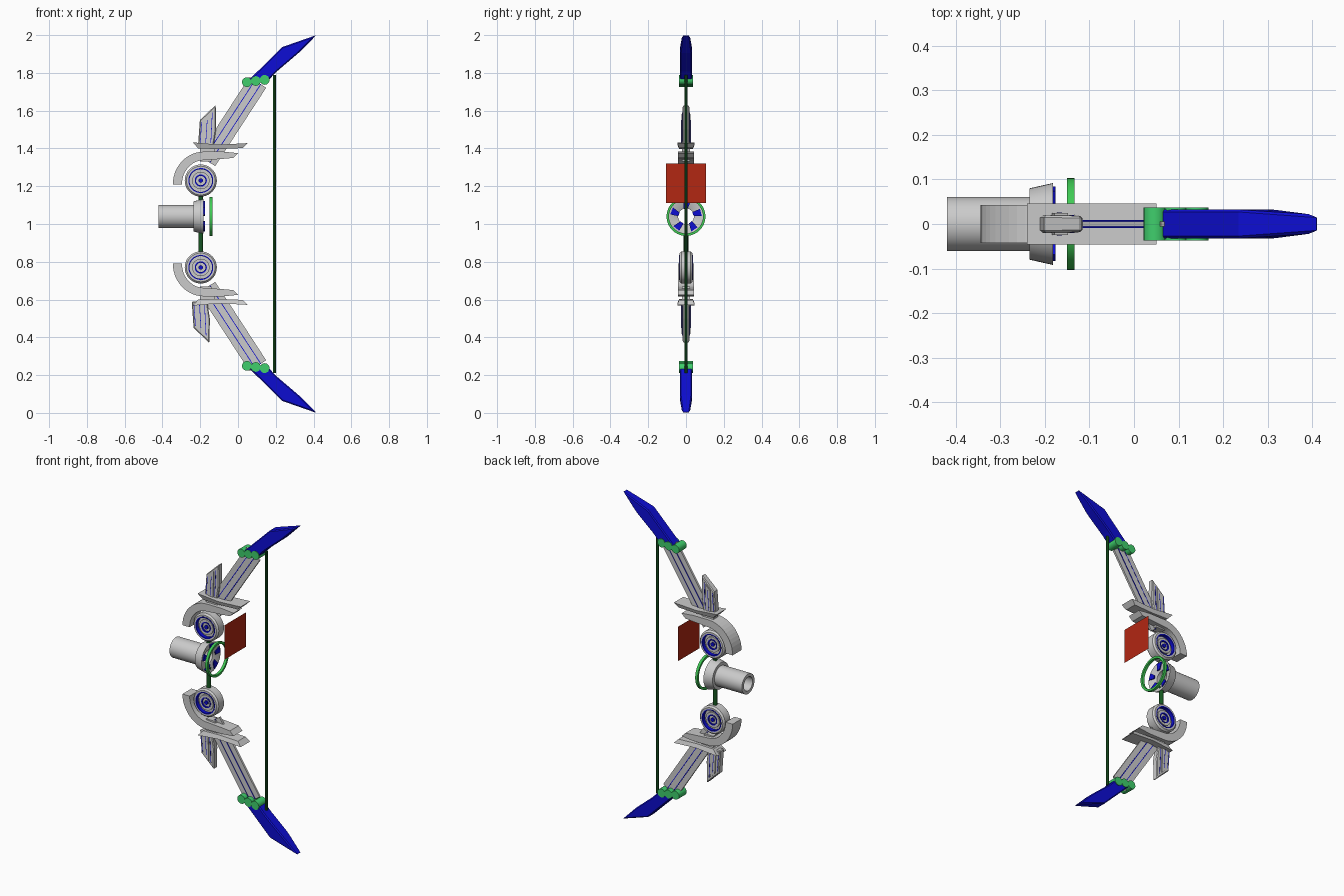
import bpy, bmesh, math
from mathutils import Vector, Matrix

cube = bpy.data.objects.get("Cube")
if cube:
    bpy.data.objects.remove(cube)


def material(name, rgb):
    m = bpy.data.materials.new(name)
    m.use_nodes = True
    m.diffuse_color = (*rgb, 1)
    m.node_tree.nodes["Principled BSDF"].inputs["Base Color"].default_value = (*rgb, 1)
    return m


GREY = material("light grey", (0.6, 0.6, 0.6))
BLUE = material("deep blue", (0.004, 0.004, 0.65))
GREEN = material("bead green", (0.05, 0.62, 0.15))
RING = material("ring green", (0.05, 0.6, 0.09))
DARK = material("dark green", (0.008, 0.1, 0.015))
RED = material("brick red", (0.45, 0.02, 0.006))


def finish(name, bm, mat, smooth=False, bevel=0):
    bmesh.ops.recalc_face_normals(bm, faces=bm.faces)
    mesh = bpy.data.meshes.new(name)
    bm.to_mesh(mesh)
    bm.free()
    ob = bpy.data.objects.new(name, mesh)
    bpy.context.collection.objects.link(ob)
    mesh.materials.append(mat)
    if bevel:
        mod = ob.modifiers.new("Bevel", "BEVEL")
        mod.width, mod.segments = bevel, 1
        mod.limit_method, mod.angle_limit = "ANGLE", math.radians(60)
    if smooth:
        bpy.ops.object.select_all(action="DESELECT")
        ob.select_set(True)
        bpy.context.view_layer.objects.active = ob
        bpy.ops.object.shade_smooth_by_angle(angle=math.radians(35))
    return ob


def prism(name, pts, mat, half, bevel=0):
    """Outline in x, z extruded along y; a point may carry its own half width."""
    bm = bmesh.new()
    sides = []
    for s in (-1, 1):
        sides.append([bm.verts.new((p[0], s * (p[2] if len(p) > 2 else half), p[1])) for p in pts])
        bm.faces.new(sides[-1])
    for i in range(len(pts)):
        j = (i + 1) % len(pts)
        bm.faces.new((sides[0][i], sides[0][j], sides[1][j], sides[1][i]))
    return finish(name, bm, mat, bevel=bevel)


def lathe(name, profile, centre, axis, mat, seg=40):
    """Closed (radius, offset) loop spun round the x or y axis."""
    bm = bmesh.new()
    rings = []
    for k in range(seg):
        a = math.tau * k / seg
        c, s = math.cos(a), math.sin(a)
        rings.append([bm.verts.new(Vector(centre) + Vector(
            (o, r * c, r * s) if axis == "x" else (r * c, o, r * s))) for r, o in profile])
    n = len(profile)
    for k in range(seg):
        a, b = rings[k], rings[(k + 1) % seg]
        for i in range(n):
            j = (i + 1) % n
            bm.faces.new((a[i], a[j], b[j], b[i]))
    return finish(name, bm, mat, smooth=True)


def rod(name, a, b, radius, mat, seg=12):
    a, b = Vector(a), Vector(b)
    bm = bmesh.new()
    turn = (b - a).to_track_quat("Z", "Y").to_matrix().to_4x4()
    bmesh.ops.create_cone(bm, cap_ends=True, segments=seg, radius1=radius, radius2=radius,
                          depth=(b - a).length, matrix=Matrix.Translation((a + b) / 2) @ turn)
    return finish(name, bm, mat, smooth=True)


def band(r1, r2, h):
    return [(r1, -h), (r2, -h), (r2, h), (r1, h)]


def stripe(name, a, b, width, half):
    """Thin painted line between two x, z points."""
    a, b = Vector(a), Vector(b)
    d = (b - a).normalized()
    n = Vector((-d.y, d.x)) * width / 2
    prism(name, [a + n, b + n, b - n, a - n], BLUE, half)


# Both limbs, mirrored above and below the grip
for label, s in (("upper", 1), ("lower", -1)):
    def at(x, dz, *h):
        return (x, 1 + s * dz, *h)

    # Blade tip
    prism(f"{label}_blade_tip", [at(0.055, 0.76), at(0.235, 0.937), at(0.415, 1.0, 0.02),
                                 at(0.32, 0.905, 0.032), at(0.285, 0.875), at(0.205, 0.807),
                                 at(0.16, 0.76)], BLUE, 0.033, bevel=0.006)
    # Rollers joining the tip to the arm
    for i in range(3):
        x, z = at(0.047 + i * 0.047, 0.751 + i * 0.006)
        rod(f"{label}_roller_{i + 1}", (x, -0.037, z), (x, 0.037, z), 0.026, GREEN, 16)

    # Thin ribbed arm
    root, end = Vector((-0.165, 0.335)), Vector((0.105, 0.75))
    along = (end - root).normalized()
    across = Vector((-along.y, along.x))
    for i in (-1, 0, 1):
        c = across * i * 0.035
        w = across * 0.0175
        prism(f"{label}_arm_rib_{i + 2}", [at(*(root + c + w)), at(*(end + c + w)),
                                           at(*(end + c - w)), at(*(root + c - w))],
              GREY, 0.008 if i == 0 else 0.006)
    for i in (-1, 1):
        c = across * i * 0.0185
        stripe(f"{label}_arm_line", at(*(root + c)), at(*(end + c)), 0.004, 0.0088)

    # Upright fin with stepped ribs
    sx = 0 if s > 0 else -0.033
    prism(f"{label}_fin", [at(-0.212 + sx, 0.41), at(-0.202 + sx, 0.55), at(-0.118 + sx, 0.63, 0.018),
                           at(-0.116 + sx, 0.5, 0.018), at(-0.13 + sx, 0.41)], GREY, 0.02, bevel=0.005)
    prism(f"{label}_fin_rib", [at(-0.185 + sx, 0.41), at(-0.178 + sx, 0.555),
                               at(-0.148 + sx, 0.583), at(-0.152 + sx, 0.41)], GREY, 0.025)
    for x, top in ((-0.194, 0.54), (-0.165, 0.55), (-0.138, 0.59)):
        stripe(f"{label}_fin_line", at(x - 0.006 + sx, 0.43), at(x + 0.002 + sx, top), 0.003,
               0.0255 if x == -0.165 else 0.0206)

    # Cross slat, wider on its outer face
    prism(f"{label}_slat", [at(-0.24, 0.432), at(-0.1, 0.42), at(0.05, 0.428), at(0.025, 0.402, 0.037),
                            at(-0.1, 0.397, 0.037), at(-0.21, 0.4, 0.037)], GREY, 0.046)
    prism(f"{label}_slat_mount", [at(-0.2, 0.33), at(-0.2, 0.4), at(-0.12, 0.4), at(-0.14, 0.33)],
          GREY, 0.022)

    # Hooked guard sweeping round the wheel
    outer, inner = [], []
    for k in range(13):
        a = math.pi - k * math.pi / 24
        outer.append(at(-0.18 + 0.165 * math.cos(a), 0.21 + 0.173 * math.sin(a)))
        inner.append(at(-0.18 + 0.117 * math.cos(a), 0.21 + 0.128 * math.sin(a)))
    outer += [at(-0.08, 0.383), at(0.0, 0.375)]
    inner += [at(-0.08, 0.345), at(-0.025, 0.35)]
    prism(f"{label}_guard", outer + inner[::-1], GREY, 0.043)

    # Wheel with blue trim
    x, z = at(-0.197, 0.23)
    hub = (x, 0, z)
    lathe(f"{label}_wheel_rim", [(0.064, -0.035), (0.076, -0.035), (0.085, -0.025), (0.085, 0.025),
                                 (0.076, 0.035), (0.064, 0.035)], hub, "y", GREY)
    lathe(f"{label}_wheel_trim", band(0.06, 0.066, 0.036), hub, "y", BLUE)
    lathe(f"{label}_wheel_disc", band(0.01, 0.061, 0.014), hub, "y", GREY)
    lathe(f"{label}_wheel_collar", band(0.03, 0.046, 0.026), hub, "y", GREY)
    lathe(f"{label}_hub_trim", band(0.025, 0.032, 0.028), hub, "y", BLUE)
    rod(f"{label}_hub", (x, -0.02, z), (x, 0.02, z), 0.025, GREY, 20)
    rod(f"{label}_hub_cap", (x, -0.028, z), (x, 0.028, z), 0.012, BLUE, 12)

# Bowstring and grip rods
rod("bowstring", (0.192, 0, 0.21), (0.192, 0, 1.79), 0.008, DARK, 8)
rod("lower_grip_rod", (-0.197, 0, 0.85), (-0.197, 0, 0.975), 0.012, DARK)
rod("upper_grip_rod", (-0.197, 0, 1.11), (-0.197, 0, 1.16), 0.012, DARK)

# Hollow barrel with flared mouth
BARREL = (0, 0, 1.04)
lathe("barrel", [(0.042, -0.42), (0.061, -0.42), (0.061, -0.23), (0.042, -0.23)], BARREL, "x", GREY)
lathe("barrel_flare", [(0.042, -0.235), (0.08, -0.235), (0.092, -0.182), (0.084, -0.182),
                       (0.042, -0.2)], BARREL, "x", GREY)

# Fan blades inside the flare
for k in range(5):
    bm = bmesh.new()
    a = math.tau * k / 5 + 0.3
    front, back = [], []
    for r, da in ((0.04, -0.2), (0.084, -0.28), (0.084, 0.2), (0.04, 0.3)):
        y, z = r * math.cos(a + da), 1.04 + r * math.sin(a + da)
        front.append(bm.verts.new((-0.176, y, z)))
        back.append(bm.verts.new((-0.182, y, z)))
    bm.faces.new(front)
    bm.faces.new(back)
    for i in range(4):
        j = (i + 1) % 4
        bm.faces.new((front[i], front[j], back[j], back[i]))
    finish(f"fan_blade_{k + 1}", bm, BLUE)

# Floating sight ring and sight plate
lathe("sight_ring", [(0.09, -0.15), (0.103, -0.15), (0.103, -0.134), (0.09, -0.134)], BARREL, "x", RING)
bm = bmesh.new()
bm.faces.new([bm.verts.new((-0.018, y, z)) for y, z in
              ((-0.105, 1.11), (0.105, 1.11), (0.105, 1.32), (-0.105, 1.32))])
finish("sight_plate", bm, RED)
